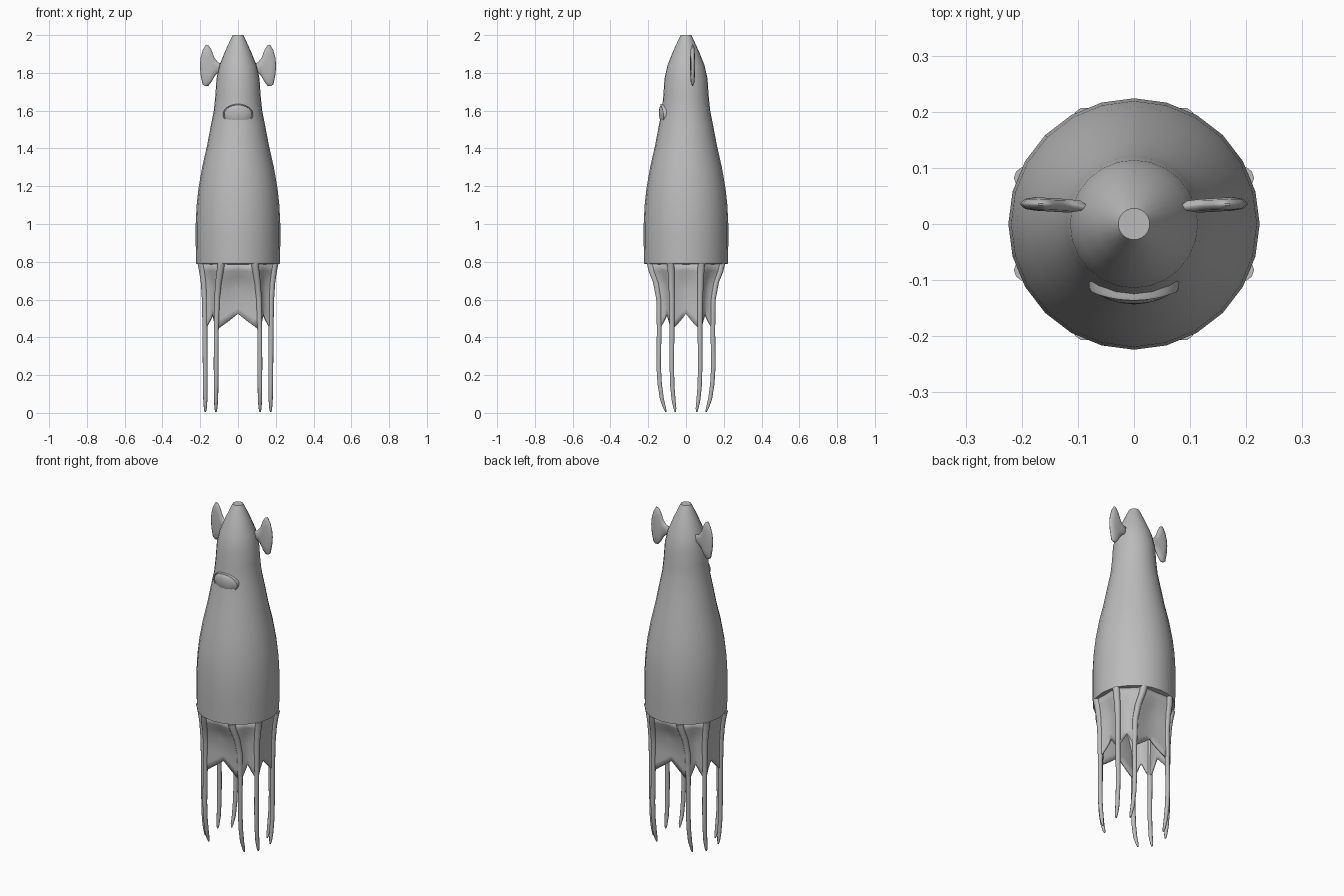
import bpy, bmesh, math
from mathutils import Vector

if "Cube" in bpy.data.objects:
    bpy.data.objects.remove(bpy.data.objects["Cube"])

grey = bpy.data.materials.new("soft grey")
grey.diffuse_color = (0.5, 0.5, 0.5, 1)
grey.use_nodes = True
grey.node_tree.nodes["Principled BSDF"].inputs["Base Color"].default_value = grey.diffuse_color


def finish(name, bm, angle=40):
    bmesh.ops.recalc_face_normals(bm, faces=bm.faces)
    me = bpy.data.meshes.new(name)
    bm.to_mesh(me)
    bm.free()
    ob = bpy.data.objects.new(name, me)
    bpy.context.collection.objects.link(ob)
    me.materials.append(grey)
    bpy.ops.object.select_all(action='DESELECT')
    ob.select_set(True)
    bpy.context.view_layer.objects.active = ob
    bpy.ops.object.shade_smooth_by_angle(angle=math.radians(angle))
    return ob


def loft(bm, rings, caps=True):
    """Skin a list of equal closed rings of points."""
    vs = [[bm.verts.new(p) for p in r] for r in rings]
    n = len(vs[0])
    for a, b in zip(vs, vs[1:]):
        for i in range(n):
            bm.faces.new((a[i], a[(i + 1) % n], b[(i + 1) % n], b[i]))
    if caps:
        bm.faces.new(vs[0])
        bm.faces.new(vs[-1])


def circle(r, z, n=24):
    return [(r * math.cos(math.tau * i / n), r * math.sin(math.tau * i / n), z) for i in range(n)]


def sample(keys, z):
    """Linear lookup in rows of (z, values...), sorted from high to low z."""
    for a, b in zip(keys, keys[1:]):
        if z >= b[0]:
            t = min(1, (a[0] - z) / (a[0] - b[0]))
            return [p + (q - p) * t for p, q in zip(a[1:], b[1:])]
    return keys[-1][1:]


# Mantle: turned profile
profile = [(.19, .785), (.222, .79), (.224, .9), (.224, 1.0), (.219, 1.1), (.209, 1.19), (.19, 1.3),
           (.165, 1.41), (.144, 1.52), (.128, 1.6), (.12, 1.68), (.114, 1.77), (.098, 1.84),
           (.068, 1.915), (.036, 1.985), (.028, 2.0)]
bm = bmesh.new()
loft(bm, [circle(r, z) for r, z in profile])
finish("mantle", bm)

# Arm centre lines: z, outer pair x y, inner pair x y, radius
ARM = [(.79, .194, .082, .088, .188, .020), (.75, .187, .079, .094, .180, .019),
       (.69, .180, .077, .103, .158, .017), (.60, .176, .075, .111, .143, .015),
       (.44, .175, .074, .115, .142, .013), (.25, .174, .075, .116, .145, .0125),
       (.15, .174, .073, .116, .139, .012), (.07, .173, .066, .116, .127, .011),
       (.025, .173, .059, .117, .113, .008), (.006, .173, .056, .117, .107, .004)]


def arm_point(k, z):
    """Point on arm k (0-7, anticlockwise from +x) at height z."""
    ox, oy, ix, iy, r = sample(ARM, z)
    q, odd = divmod(k % 8, 2)
    outer = odd == (q % 2)
    x, y = (ox, oy) if outer else (ix, iy)
    return Vector((x if q in (0, 3) else -x, y if q < 2 else -y, z)), r


for k in range(8):
    bm = bmesh.new()
    rings = []
    for row in ARM:
        c, r = arm_point(k, row[0])
        rings.append([c + Vector(p) for p in circle(r, 0, 10)])
    loft(bm, rings)
    finish("arm_%d" % (k + 1), bm, 50)

# Webbing: concave panels with a notch between neighbouring arms
bm = bmesh.new()
COLS, ROWS = 8, 8
for k in range(8):
    grid = []
    for i in range(COLS + 1):
        t = i / COLS
        notch = 1 - abs(2 * t - 1)
        low = .44 + .085 * notch
        col = []
        for j in range(ROWS + 1):
            z = .79 + (low - .79) * j / ROWS
            p = arm_point(k, z)[0].lerp(arm_point(k + 1, z)[0], t)
            pull = 1 - .08 * math.sin(math.pi * t) * min(1, j / 3)
            col.append(bm.verts.new((p.x * pull, p.y * pull, z)))
        grid.append(col)
    for a, b in zip(grid, grid[1:]):
        for j in range(ROWS):
            bm.faces.new((a[j], b[j], b[j + 1], a[j + 1]))
bmesh.ops.remove_doubles(bm, verts=bm.verts, dist=.0005)
web = finish("webbing", bm, 50)
mod = web.modifiers.new("thickness", 'SOLIDIFY')
mod.thickness = .012
mod.offset = 0

# Fins: lens-shaped blades, mirrored
outline = [(.085, 1.85), (.105, 1.855), (.125, 1.88), (.142, 1.925), (.155, 1.945), (.17, 1.95),
           (.187, 1.92), (.198, 1.88), (.202, 1.84), (.198, 1.79), (.188, 1.74), (.175, 1.73),
           (.158, 1.73), (.142, 1.75), (.122, 1.785), (.105, 1.80), (.085, 1.81)]
for side, name in ((1, "fin_right"), (-1, "fin_left")):
    bm = bmesh.new()
    rings = []
    for s, d in ((.5, -.012), (.85, -.009), (1, -.002), (1, .002), (.85, .009), (.5, .012)):
        rings.append([(side * (.15 + (x - .15) * s), .034 + d + .03 * (x - .14), 1.84 + (z - 1.84) * s)
                      for x, z in outline])
    loft(bm, rings)
    finish(name, bm, 60)

# Funnel eye: domed oval hugging the front, with a raised rim
def oval(s, y, n=32):
    pts = []
    for i in range(n):
        x = .08 * s * math.cos(math.tau * i / n)
        z = .055 * s * math.sin(math.tau * i / n)
        pts.append((x, y + 2.2 * x * x - .06 * z, 1.58 + z))
    return pts


bm = bmesh.new()
loft(bm, [oval(1, -.085), oval(1, -.128), oval(.97, -.133), oval(.93, -.133), oval(.91, -.129),
          oval(.75, -.136), oval(.5, -.140), oval(.25, -.142), oval(.05, -.143)])
finish("front_eye", bm)
